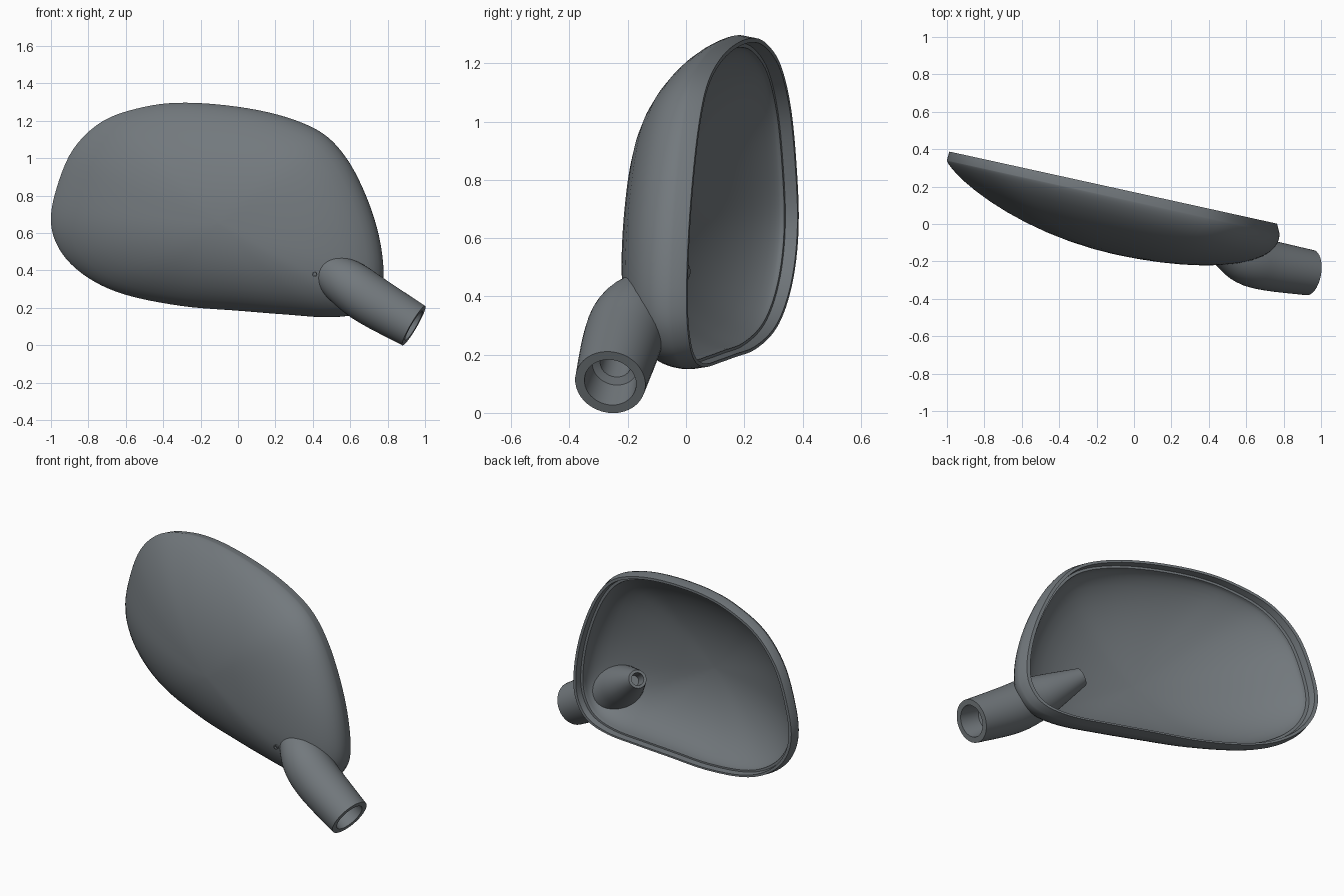
import bpy, bmesh, math
from mathutils import Vector

if "Cube" in bpy.data.objects:
    bpy.data.objects.remove(bpy.data.objects["Cube"])

grey = bpy.data.materials.new("slate_grey")
grey.diffuse_color = (0.17, 0.19, 0.205, 1)
grey.use_nodes = True
grey.node_tree.nodes["Principled BSDF"].inputs["Base Color"].default_value = grey.diffuse_color


def loft(name, rings, angle=35):
    """Skin a list of equal-length point rings, closing both ends."""
    bm = bmesh.new()
    vr = [[bm.verts.new(p) for p in r] for r in rings]
    n = len(rings[0])
    for a, b in zip(vr, vr[1:]):
        for i in range(n):
            j = (i + 1) % n
            bm.faces.new((a[i], a[j], b[j], b[i]))
    for r in (vr[0], vr[-1]):
        bm.faces.new(r)
    bmesh.ops.recalc_face_normals(bm, faces=bm.faces)
    me = bpy.data.meshes.new(name)
    bm.to_mesh(me)
    bm.free()
    ob = bpy.data.objects.new(name, me)
    bpy.context.collection.objects.link(ob)
    me.materials.append(grey)
    bpy.ops.object.select_all(action='DESELECT')
    ob.select_set(True)
    bpy.context.view_layer.objects.active = ob
    bpy.ops.object.shade_smooth_by_angle(angle=math.radians(angle))
    return ob


def spline(pts, steps, closed):
    """Catmull-Rom resampling."""
    pts = [Vector(p) for p in pts]
    n, out = len(pts), []
    get = (lambda i: pts[i % n]) if closed else (lambda i: pts[max(0, min(n - 1, i))])
    for i in range(n if closed else n - 1):
        a, b, c, d = (get(i + k) for k in (-1, 0, 1, 2))
        for s in range(steps):
            t = s / steps
            out.append(0.5 * (2 * b + (c - a) * t + (2 * a - 5 * b + 4 * c - d) * t * t
                              + (3 * b - a - 3 * c + d) * t ** 3))
    if not closed:
        out.append(pts[-1])
    return out


# Housing: rim outline (x, z) shrunk ring by ring into a domed shell
outline = spline([(-1, .65), (-.97, .84), (-.88, 1.05), (-.72, 1.2), (-.5, 1.275),
                  (-.28, 1.297), (0, 1.275), (.25, 1.222), (.45, 1.135), (.58, 1.0),
                  (.68, .81), (.75, .6), (.778, .4), (.755, .27), (.67, .18), (.5, .15),
                  (.25, .165), (0, .185), (-.3, .21), (-.6, .27), (-.8, .36), (-.94, .49)],
                 5, True)
CX, CZ = -.1, .65


def shell_ring(s, base, dome, shape):
    pts = []
    for p in outline:
        dx, dz = p.x - CX, p.y - CZ
        th = math.atan2(dz, dx)
        q = .61 - .125 * math.cos(th) + .06 * math.sin(th)
        depth = base + dome * max(0, 1 - shape * shape) ** q
        x = CX + dx * s
        pts.append((x, .17 - .22 * x - depth, CZ + dz * s))
    return pts


radii = [math.sin(math.radians(a)) for a in (1, 8, 16, 24, 32, 40, 48, 56, 64, 70, 76, 81, 85, 88)]
rings = [shell_ring(s, .05, .305, s) for s in radii]
rings += [shell_ring(s, d, 0, 1) for s, d in
          ((1, .05), (.985, 0), (.962, 0), (.956, .04), (.935, .04), (.932, .05))]
rings += [shell_ring(s * .932, .05, .275, s) for s in reversed(radii)]
loft("mirror_housing", rings)


# Stem: tapered round arm passing through the housing, bored at both ends
def circle(c, axis, r, n=40):
    axis = axis.normalized()
    u = axis.cross(Vector((0, 0, 1))).normalized()
    v = axis.cross(u)
    return [c + r * (math.cos(t) * u + math.sin(t) * v)
            for t in (2 * math.pi * i / n for i in range(n))]


path = spline([(.94, -.26, .105), (.72, -.222, .235), (.6, -.19, .32),
               (.5, -.13, .39), (.35, -.03, .5)], 4, False)
widths = spline([(.122, 0), (.135, 0), (.132, 0), (.108, 0), (.052, 0)], 4, False)
tang = [path[min(i + 1, len(path) - 1)] - path[max(i - 1, 0)] for i in range(len(path))]
t0, t1 = tang[0].normalized(), tang[-1].normalized()
arm = [circle(path[0] + t0 * d, t0, r) for d, r in
       ((.24, .054), (.13, .054), (.12, .08), (0, .09))]
arm += [circle(p, t, w.x) for p, t, w in zip(path, tang, widths)]
arm += [circle(path[-1] - t1 * d, t1, r) for d, r in ((0, .036), (.08, .032))]
loft("stem", arm)

# Small locating pin beside the stem
ydir = Vector((0, 1, 0))
loft("locating_pin", [circle(Vector((.41, y, .38)), ydir, r, 16)
                      for y, r in ((-.19, .014), (-.222, .014), (-.222, .008), (-.2, .008))])
